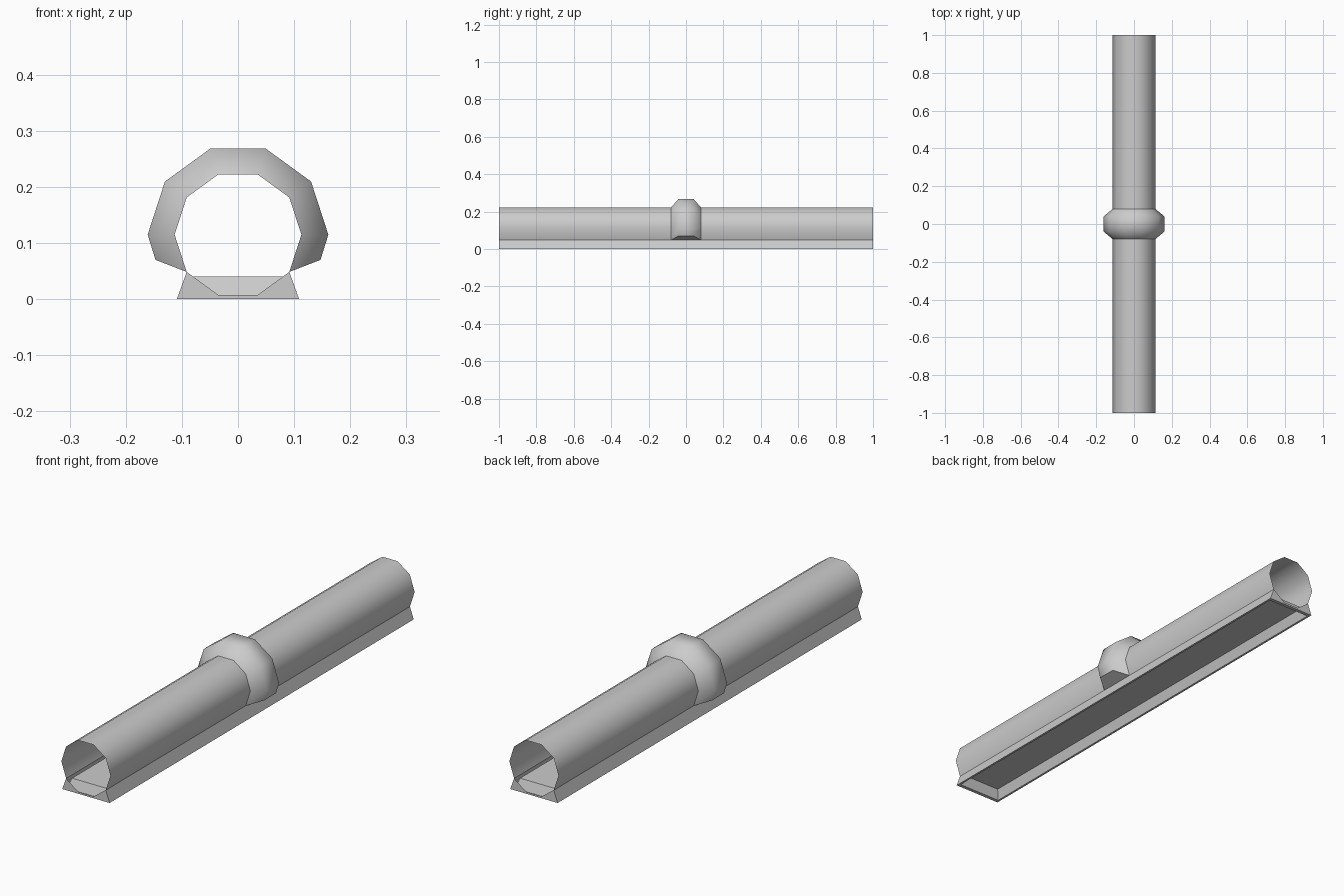
import bpy
from math import cos, sin, radians

if "Cube" in bpy.data.objects:
    bpy.data.objects.remove(bpy.data.objects["Cube"])

CZ = 0.115        # height of the pipe axis
R = 0.113         # pipe radius
RC = 0.161        # collar radius


def make(name, verts, faces, angle):
    mesh = bpy.data.meshes.new(name)
    mesh.from_pydata(verts, [], faces)
    ob = bpy.data.objects.new(name, mesh)
    bpy.context.collection.objects.link(ob)
    bpy.ops.object.select_all(action='DESELECT')
    bpy.context.view_layer.objects.active = ob
    ob.select_set(True)
    bpy.ops.object.shade_smooth_by_angle(angle=radians(angle))
    return ob


def loft(rings, closed):
    """Join rings of equal length with quads."""
    n = len(rings[0])
    verts = [p for ring in rings for p in ring]
    faces = []
    for k in range(len(rings) - 1):
        for i in range(n if closed else n - 1):
            j = (i + 1) % n
            faces.append((k * n + i, k * n + j, (k + 1) * n + j, (k + 1) * n + i))
    return verts, faces


def arc(radius, degrees):
    return [(radius * cos(radians(a)), CZ + radius * sin(radians(a))) for a in degrees]


# Pipe: the upper eight corners of a decagon, open at both ends
pipe = arc(R, range(-36, 217, 36))
verts, faces = loft([[(x, y, z) for x, z in pipe] for y in (1, -1)], False)
make("pipe", verts, [f[::-1] for f in faces], 45)

# Collar: chamfered band that wraps the pipe, with a closed underside
outer = [(0.147, 0.07)] + arc(RC, range(0, 181, 36)) + [(-0.147, 0.07)]
rings = [[(x, y, z) for x, z in sec]
         for sec, y in ((pipe, 0.08), (outer, 0.04), (outer, -0.04), (pipe, -0.08))]
verts, faces = loft(rings, False)
n = len(pipe)
faces = [f[::-1] for f in faces]
faces.append((0, n, 2 * n, 3 * n))
faces.append((4 * n - 1, 3 * n - 1, 2 * n - 1, n - 1))
make("collar", verts, faces, 55)

# Foot: thin rim around a long recess under the pipe
def rect(x, y, z):
    return [(-x, -y, z), (x, -y, z), (x, y, z), (-x, y, z)]


verts, faces = loft([rect(0.109, 1, 0), rect(0.1, 0.985, 0), rect(0.085, 0.97, 0.04)], True)
faces = [f[::-1] for f in faces]
faces.append((11, 10, 9, 8))

# Flared sides of the foot
hx, hz = pipe[0]
for s in (1, -1):
    b = len(verts)
    verts += [(s * 0.109, -1, 0), (s * 0.109, 1, 0), (s * hx, 1, hz), (s * hx, -1, hz)]
    f = (b, b + 1, b + 2, b + 3)
    faces.append(f if s > 0 else f[::-1])

# End panels of the foot, following the lower edge of the pipe opening
lx, lz = arc(R, [-72])[0]
for y in (-1, 1):
    b = len(verts)
    verts += [(x, y, z) for x, z in ((-0.109, 0), (0.109, 0), (hx, hz),
                                     (lx, lz), (-lx, lz), (-hx, hz))]
    for f in ((0, 1, 3, 4), (1, 2, 3), (0, 4, 5)):
        f = tuple(b + i for i in f)
        faces.append(f if y < 0 else f[::-1])
make("foot", verts, faces, 30)
